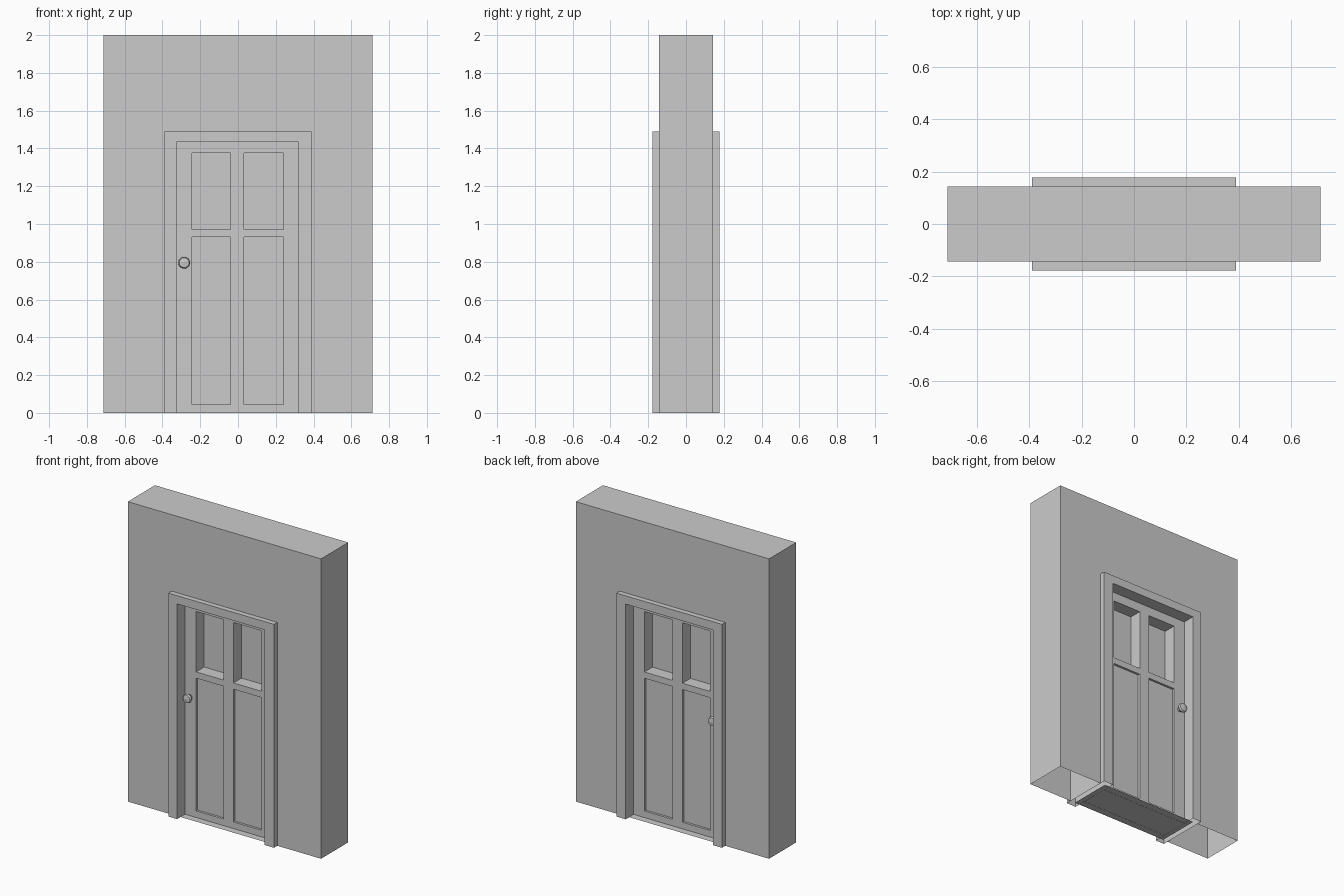
import bpy, bmesh, math
from mathutils import Matrix, Vector

if "Cube" in bpy.data.objects:
    bpy.data.objects.remove(bpy.data.objects["Cube"])


def finish(bm, name):
    bmesh.ops.recalc_face_normals(bm, faces=bm.faces)
    me = bpy.data.meshes.new(name)
    bm.to_mesh(me)
    bm.free()
    ob = bpy.data.objects.new(name, me)
    bpy.context.collection.objects.link(ob)
    return ob


def arch(name, outer, inner, depth, edges):
    """Upside-down U, open underneath. outer/inner = (left, right, top)."""
    l, r, t = outer
    il, ir, it = inner
    pts = [(l, 0), (l, t), (r, t), (r, 0), (ir, 0), (ir, it), (il, it), (il, 0)]
    bm = bmesh.new()
    f = [bm.verts.new((x, -depth, z)) for x, z in pts]
    b = [bm.verts.new((x, depth, z)) for x, z in pts]
    for ring in (f, b):
        for a, c, d, e in ((0, 1, 6, 7), (1, 2, 5, 6), (2, 3, 4, 5)):
            bm.faces.new([ring[a], ring[c], ring[d], ring[e]])
    for i in edges:
        bm.faces.new((f[i], f[i + 1], b[i + 1], b[i]))
    return finish(bm, name)


def mirror_y(ob):
    m = ob.modifiers.new("back_side", 'MIRROR')
    m.use_axis = (False, True, False)
    m.use_mirror_merge = False


# Hollow wall with the doorway left out, and the frame that lines it
OUTER = (-0.39, 0.39, 1.49)
INNER = (-0.325, 0.32, 1.435)
arch("wall", (-0.713, 0.713, 2.0), OUTER, 0.143, (0, 1, 2))
arch("door_frame", OUTER, INNER, 0.178, (0, 1, 2, 4, 5, 6))

# Threshold sheet
bm = bmesh.new()
bm.faces.new([bm.verts.new((x, y, 0.001)) for x, y in
              ((-0.355, -0.143), (0.355, -0.143), (0.355, 0.143), (-0.355, 0.143))])
finish(bm, "threshold")

# Door: grid of rails and stiles with two deep panes over two shallow panels
DOOR_Y = -0.095
xs = (INNER[0], -0.243, -0.04, 0.033, 0.24, INNER[1])
zs = (0.0, 0.045, 0.93, 0.972, 1.375, INNER[2])
bm = bmesh.new()
grid = [[bm.verts.new((x, DOOR_Y, z)) for x in xs] for z in zs]
panels = []
for j in range(5):
    for i in range(5):
        face = bm.faces.new((grid[j][i], grid[j][i + 1], grid[j + 1][i + 1], grid[j + 1][i]))
        if i in (1, 3) and j in (1, 3):
            panels.append((face, 0.015 if j == 1 else 0.085))
for face, depth in panels:
    new = bmesh.ops.extrude_discrete_faces(bm, faces=[face])["faces"][0]
    bmesh.ops.translate(bm, verts=new.verts, vec=(0, depth, 0))
mirror_y(finish(bm, "door"))

# Round knobs, one on each side
bm = bmesh.new()
profile = [(0.014, 0), (0.014, 0.016), (0.026, 0.02), (0.031, 0.03), (0.026, 0.042), (0, 0.046)]
vs = [bm.verts.new((-0.285 + r, DOOR_Y - d, 0.795)) for r, d in profile]
es = [bm.edges.new(p) for p in zip(vs, vs[1:])]
bmesh.ops.spin(bm, geom=vs + es, cent=(-0.285, 0, 0.795), axis=(0, 1, 0),
               angle=math.tau, steps=16)
bmesh.ops.remove_doubles(bm, verts=bm.verts, dist=0.0005)
mirror_y(finish(bm, "door_knob"))
